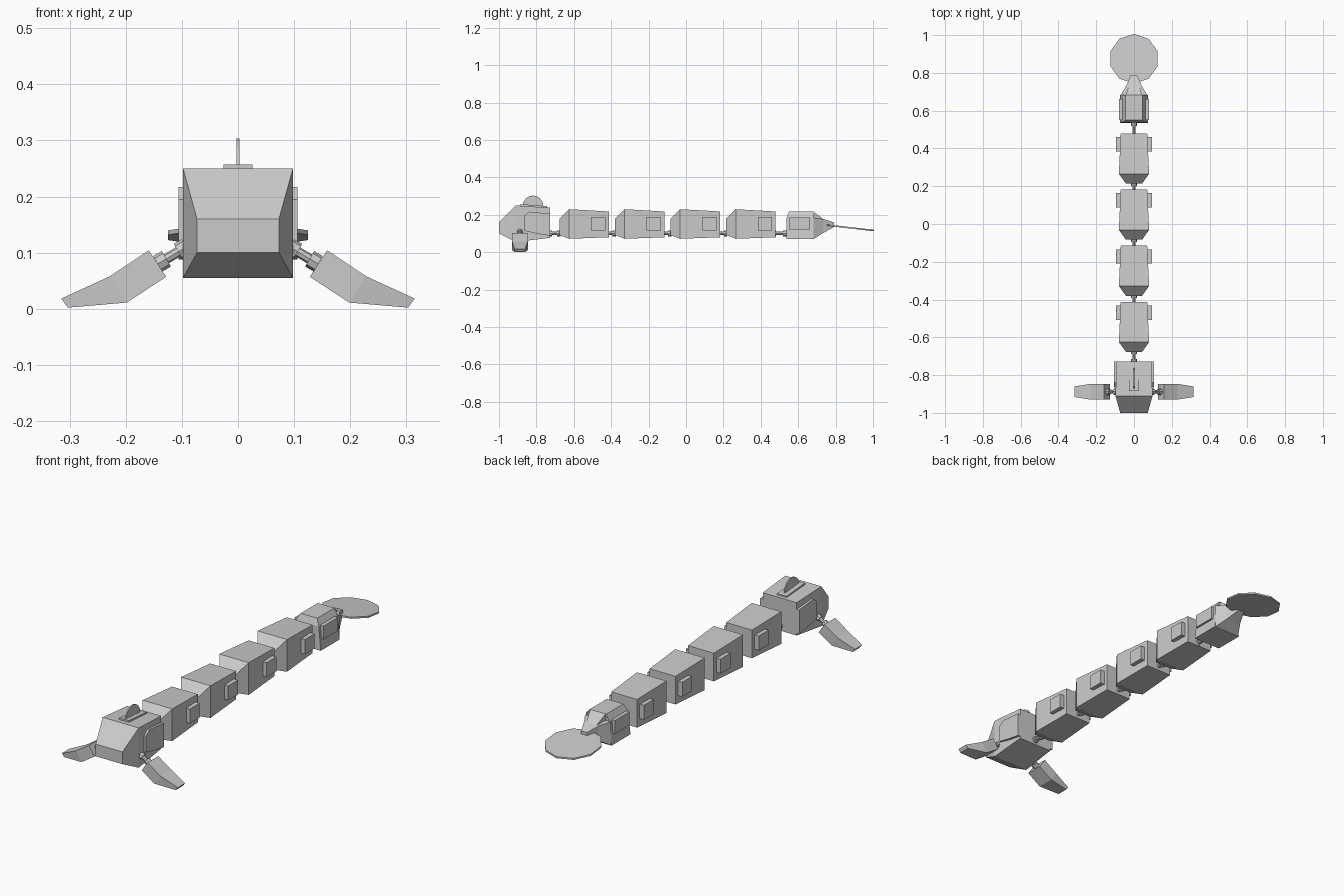
import bpy
import math
from mathutils import Vector

if "Cube" in bpy.data.objects:
    bpy.data.objects.remove(bpy.data.objects["Cube"])


def mesh(name, verts, faces):
    me = bpy.data.meshes.new(name)
    me.from_pydata(verts, [], faces)
    me.update()
    ob = bpy.data.objects.new(name, me)
    bpy.context.collection.objects.link(ob)
    return ob


def skin(name, rings):
    """Closed solid through rings that have equal point counts."""
    n = len(rings[0])
    verts = [p for r in rings for p in r]
    faces = [tuple(reversed(range(n))),
             tuple(range(len(verts) - n, len(verts)))]
    for k in range(len(rings) - 1):
        for i in range(n):
            a, b = k * n + i, k * n + (i + 1) % n
            faces.append((a, b, b + n, a + n))
    ob = mesh(name, verts, faces)
    import bmesh
    bm = bmesh.new()
    bm.from_mesh(ob.data)
    bmesh.ops.recalc_face_normals(bm, faces=bm.faces)
    bm.to_mesh(ob.data)
    bm.free()
    return ob


def shell(name, sections):
    """Body block from rectangular sections (y, half width, bottom, top)."""
    return skin(name, [[(-w, y, a), (w, y, a), (w, y, b), (-w, y, b)]
                       for y, w, a, b in sections])


def slab(name, outline, x0, x1):
    """Side-view outline of (y, z) points extruded along x."""
    return skin(name, [[(x, y, z) for y, z in outline] for x in (x0, x1)])


def rod(name, a, b, r, sides=8):
    a, b = Vector(a), Vector(b)
    d = b - a
    bpy.ops.mesh.primitive_cylinder_add(vertices=sides, radius=r,
                                        depth=d.length, location=(a + b) / 2)
    ob = bpy.context.object
    ob.name = name
    ob.rotation_euler = d.to_track_quat('Z', 'Y').to_euler()
    return ob


def joint(name, a, b):
    """Thin peg with a thicker collar at each end."""
    a, b = Vector(a), Vector(b)
    rod(name + "_peg", a, b, 0.009)
    rod(name + "_collar_a", a, a.lerp(b, 0.3), 0.016)
    rod(name + "_collar_b", a.lerp(b, 0.72), b, 0.016)


# head
shell("head", [(-1.0, 0.073, 0.10, 0.16), (-0.91, 0.098, 0.055, 0.25),
               (-0.727, 0.092, 0.077, 0.238)])
for s, side in ((-1, "left"), (1, "right")):
    slab("head_panel_" + side,
         [(-0.865, 0.115), (-0.865, 0.195), (-0.838, 0.217),
          (-0.727, 0.206), (-0.727, 0.088), (-0.80, 0.10)],
         s * 0.085, s * 0.106)

# crest on the head
slab("crest_base", [(-0.884, 0.24), (-0.884, 0.257), (-0.743, 0.246),
                    (-0.743, 0.23)], -0.026, 0.026)
slab("crest", [(-0.818 + 0.055 * math.cos(i * math.pi / 8),
                0.248 + 0.055 * math.sin(i * math.pi / 8))
               for i in range(9)], -0.003, 0.003)

# front flippers: (upper x, z), (lower x, z), half depth
FLIPPER = [((0.159, 0.104), (0.128, 0.057), 0.042),
           ((0.228, 0.058), (0.198, 0.011), 0.042),
           ((0.315, 0.018), (0.303, 0.002), 0.028)]
for s, side in ((-1, "left"), (1, "right")):
    skin("flipper_" + side,
         [[(s * u[0], -0.888 - d, u[1]), (s * u[0], -0.888 + d, u[1]),
           (s * l[0], -0.888 + d, l[1]), (s * l[0], -0.888 - d, l[1])]
          for u, l, d in FLIPPER])
    joint("flipper_joint_" + side, (s * 0.143, -0.888, 0.080),
          (s * 0.092, -0.888, 0.110))

# body segments
for i in range(4):
    y = -0.677 + 0.297 * i
    shell(f"segment_{i}", [(y, 0.043, 0.092, 0.178),
                           (y + 0.052, 0.08, 0.072, 0.23),
                           (y + 0.265, 0.07, 0.08, 0.218)])
    for s in (-1, 1):
        slab(f"segment_panel_{i}", [(y + 0.17, 0.117), (y + 0.17, 0.188),
                                    (y + 0.246, 0.188), (y + 0.246, 0.117)],
             s * 0.06, s * 0.094)

# joints along the body
for i in range(5):
    y = -0.729 + 0.297 * i
    joint(f"spine_joint_{i}", (0, y - 0.006, 0.101),
          (0, y + (0.058 if i < 4 else 0.085), 0.101))

# tail block, narrower at the top
skin("tail_block", [[(-w, a, z), (w, a, z), (w, 0.683, z), (-w, 0.683, z)]
                    for z, w, a in ((0.07, 0.074, 0.536),
                                    (0.185, 0.062, 0.538),
                                    (0.217, 0.045, 0.55))])
for s in (-1, 1):
    slab("tail_panel", [(0.55, 0.122), (0.55, 0.187), (0.663, 0.187),
                        (0.663, 0.122)], s * 0.055, s * 0.079)

# tapered tail root
shell("tail_root", [(0.683, 0.07, 0.071, 0.185), (0.733, 0.04, 0.103, 0.178),
                    (0.79, 0.016, 0.134, 0.16)])
shell("tail_ridge", [(0.683, 0.042, 0.15, 0.217), (0.733, 0.028, 0.14, 0.178),
                     (0.79, 0.016, 0.136, 0.16)])

# round tail fin, tilted down to the back
ring = [math.radians(18 + 36 * i) for i in range(10)]
skin("tail_fin",
     [[(0.131 * math.cos(a), 0.875 + 0.131 * math.sin(a),
        z - 0.015 * math.sin(a)) for a in ring] for z in (0.127, 0.135)])
